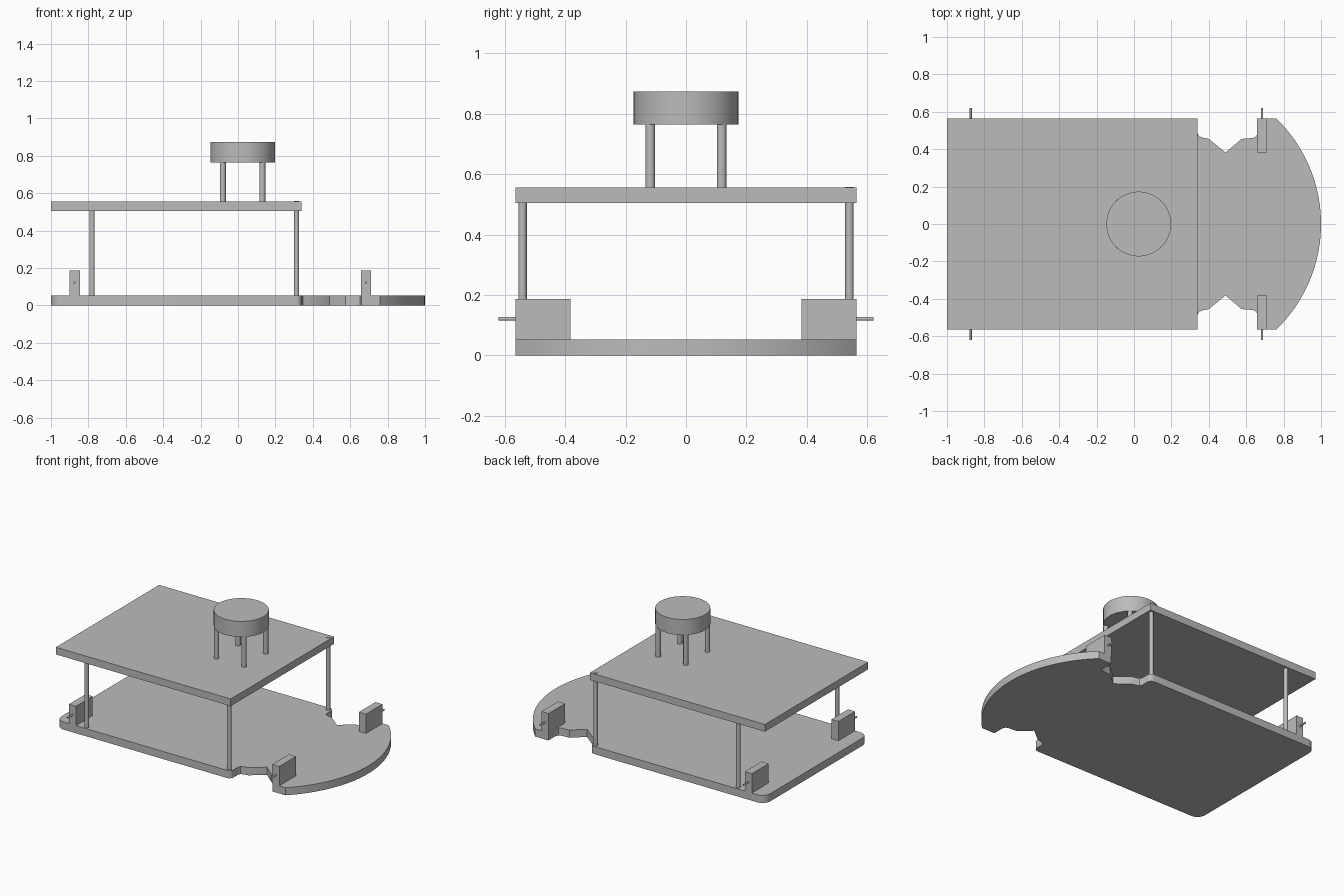
import bpy, bmesh
from math import sin, cos, asin, pi, radians

cube = bpy.data.objects.get("Cube")
if cube:
    bpy.data.objects.remove(cube, do_unlink=True)

grey = bpy.data.materials.new("plain grey")
grey.use_nodes = True
colour = (0.5, 0.5, 0.5, 1)
grey.diffuse_color = colour
grey.node_tree.nodes["Principled BSDF"].inputs["Base Color"].default_value = colour


def finish(obj, name, smooth=False):
    obj.name = obj.data.name = name
    obj.data.materials.append(grey)
    if smooth:
        bpy.ops.object.select_all(action="DESELECT")
        obj.select_set(True)
        bpy.context.view_layer.objects.active = obj
        bpy.ops.object.shade_smooth_by_angle(angle=radians(30))
    return obj


def box(name, low, high):
    bpy.ops.mesh.primitive_cube_add(size=1)
    obj = bpy.context.object
    for v in obj.data.vertices:
        v.co = [(a + b) / 2 + c * (b - a) for a, b, c in zip(low, high, v.co)]
    return finish(obj, name)


def rod(name, radius, depth, centre, sides=24, rotation=(0, 0, 0)):
    bpy.ops.mesh.primitive_cylinder_add(vertices=sides, radius=radius, depth=depth,
                                        location=centre, rotation=rotation)
    return finish(bpy.context.object, name, True)


def extruded_outline(name, points, z0, z1):
    bm = bmesh.new()
    face = bm.faces.new([bm.verts.new((x, y, z0)) for x, y in points])
    top = bmesh.ops.extrude_face_region(bm, geom=[face])["geom"]
    bmesh.ops.translate(bm, vec=(0, 0, z1 - z0),
                        verts=[g for g in top if isinstance(g, bmesh.types.BMVert)])
    bmesh.ops.recalc_face_normals(bm, faces=bm.faces)
    mesh = bpy.data.meshes.new(name)
    bm.to_mesh(mesh)
    bm.free()
    obj = bpy.data.objects.new(name, mesh)
    bpy.context.collection.objects.link(obj)
    return finish(obj, name, True)


THICK, HALF = 0.053, 0.565
DECK_LOW, DECK_HIGH = 0.505, 0.555

# Base plate: half outline from the rounded nose to the rounded rear corner, then mirrored
nose_x, nose_r = 0.215, 0.785
end = asin(HALF / nose_r)
half = [(nose_x + nose_r * cos(end * i / 24), nose_r * sin(end * i / 24)) for i in range(25)]
half += [(0.66, HALF), (0.66, 0.485), (0.652, 0.467), (0.635, 0.46), (0.575, 0.455),
         (0.49, 0.382),
         (0.40, 0.455), (0.365, 0.462), (0.348, 0.47), (0.34, 0.485)]
for cx, radius, start in ((0.31, 0.03, 0), (-0.94, 0.06, pi / 2)):
    half += [(cx + radius * cos(start + pi / 2 * i / 8),
              HALF - radius + radius * sin(start + pi / 2 * i / 8)) for i in range(9)]
outline = half + [(x, -y) for x, y in reversed(half[1:])]
extruded_outline("base_plate", outline, 0, THICK)

# Upper deck
box("upper_deck", (-1, -HALF, DECK_LOW), (0.34, HALF, DECK_HIGH))

for side, y in (("right", -1), ("left", 1)):
    for end_name, post_x, block_x, leg_x in (("rear", -0.78, -0.873, -0.081),
                                             ("front", 0.313, 0.685, 0.13)):
        tag = f"{end_name}_{side}"
        # Deck posts and sensor legs
        rod("deck_post_" + tag, 0.014, DECK_LOW, (post_x, y * 0.541, DECK_LOW / 2))
        rod("sensor_leg_" + tag, 0.016, 0.215, (leg_x, y * 0.118, 0.66))
        # Motor blocks with their axles
        inner, outer = sorted((y * 0.383, y * HALF))
        box("motor_" + tag, (block_x - 0.027, inner, THICK), (block_x + 0.027, outer, 0.187))
        rod("axle_" + tag, 0.006, 0.075, (block_x, y * 0.5825, 0.121), 16, (pi / 2, 0, 0))

# Round sensor head and the visible cap of the front left post
rod("sensor_head", 0.173, 0.108, (0.025, 0, 0.819), 64)
rod("post_cap", 0.014, 0.004, (0.313, 0.541, DECK_HIGH))
